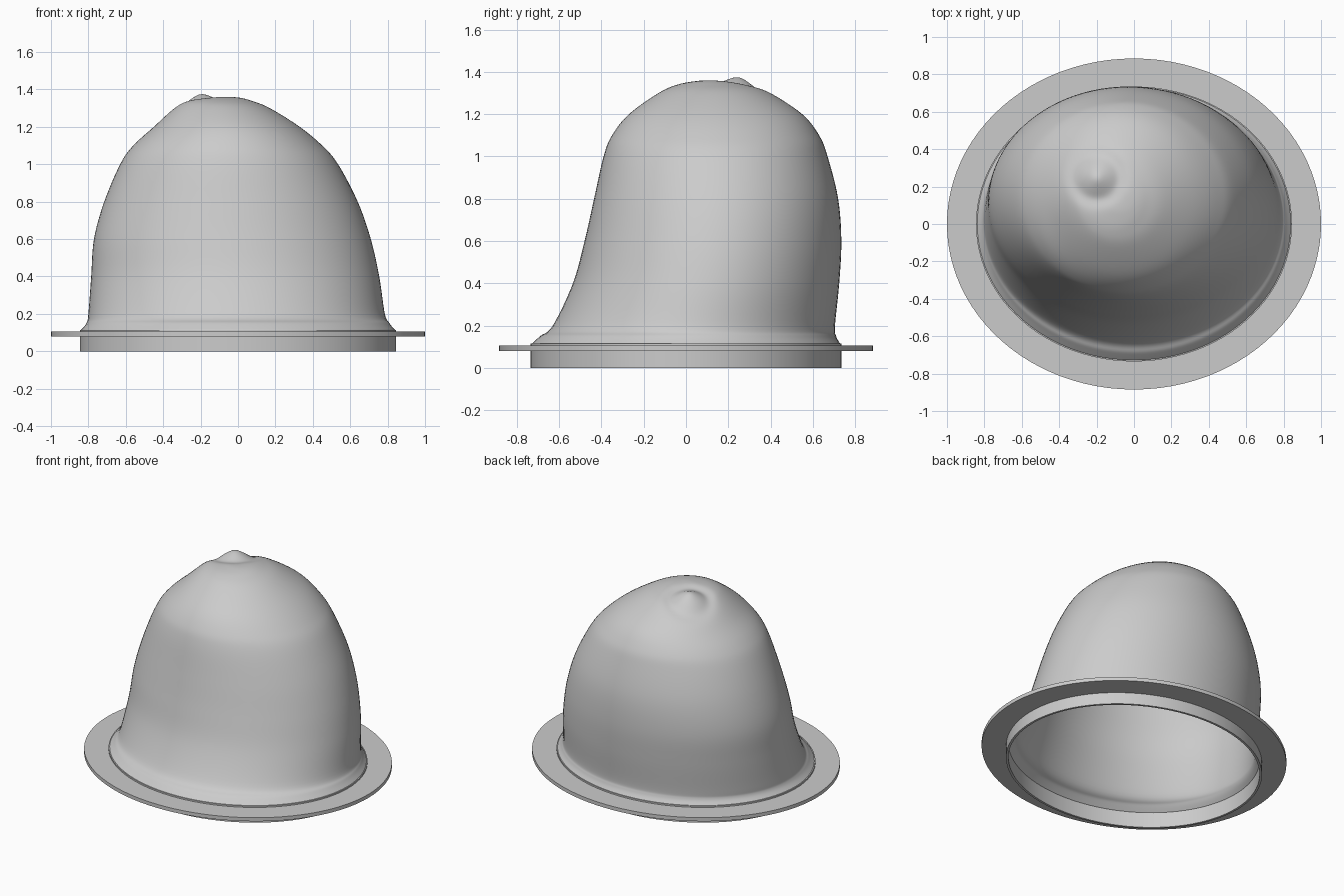
import bpy, bmesh
from math import cos, sin, pi, exp, hypot
from mathutils import Vector

cube = bpy.data.objects.get("Cube")
if cube:
    bpy.data.objects.remove(cube, do_unlink=True)

SEGMENTS = 96

grey = bpy.data.materials.new("plain grey")
grey.use_nodes = True
colour = (0.6, 0.6, 0.6, 1)
grey.diffuse_color = colour
grey.node_tree.nodes["Principled BSDF"].inputs["Base Color"].default_value = colour


def ellipse(bm, left, right, front, back, z):
    """Ring of vertices filling the given extents at one height."""
    cx, cy = (left + right) / 2, (front + back) / 2
    rx, ry = (right - left) / 2, (back - front) / 2
    angles = [2 * pi * i / SEGMENTS for i in range(SEGMENTS)]
    return [bm.verts.new((cx + rx * cos(a), cy + ry * sin(a), z)) for a in angles]


def bridge(bm, lower, upper):
    for i in range(SEGMENTS):
        j = (i + 1) % SEGMENTS
        bm.faces.new((lower[i], lower[j], upper[j], upper[i]))


def finish(bm, name, angle):
    bmesh.ops.recalc_face_normals(bm, faces=bm.faces)
    mesh = bpy.data.meshes.new(name)
    bm.to_mesh(mesh)
    bm.free()
    mesh.materials.append(grey)
    obj = bpy.data.objects.new(name, mesh)
    bpy.context.collection.objects.link(obj)
    bpy.ops.object.select_all(action="DESELECT")
    obj.select_set(True)
    bpy.context.view_layer.objects.active = obj
    bpy.ops.object.shade_smooth_by_angle(angle=angle)
    return obj


def band(name, outer, inner, bottom, top):
    """Flat elliptical hoop with a rectangular section."""
    bm = bmesh.new()
    corners = ((outer, bottom), (outer, top), (inner, top), (inner, bottom))
    rings = [ellipse(bm, -rx, rx, -ry, ry, z) for (rx, ry), z in corners]
    for k in range(4):
        bridge(bm, rings[k], rings[(k + 1) % 4])
    return finish(bm, name, pi / 6)


def smooth_path(points, steps):
    """Catmull-Rom curve through the section values."""
    pts = [Vector(p) for p in points]
    pts = [pts[0]] + pts + [pts[-1]]
    for a, b, c, d in zip(pts, pts[1:], pts[2:], pts[3:]):
        for s in range(steps):
            t = s / steps
            yield (b * 2 + (c - a) * t + (a * 2 - b * 5 + c * 4 - d) * t**2
                   + (b * 3 - a - c * 3 + d) * t**3) / 2
    yield pts[-1]


# Collar and flange
band("collar", (0.845, 0.735), (0.83, 0.72), 0, 0.115)
band("flange", (1, 0.885), (0.835, 0.725), 0.08, 0.105)

# Dome sections: left, right, front, back, height
sections = [
    (-.84, .84, -.73, .73, .113),
    (-.81, .81, -.69, .71, .15),
    (-.8, .785, -.63, .705, .2),
    (-.785, .755, -.535, .725, .4),
    (-.77, .71, -.48, .735, .6),
    (-.715, .64, -.435, .72, .8),
    (-.63, .535, -.39, .67, 1),
    (-.56, .45, -.35, .63, 1.1),
    (-.45, .33, -.27, .55, 1.2),
    (-.34, .17, -.13, .4, 1.3),
    (-.27, .07, -.04, .3, 1.34),
    (-.17, 0, .05, .2, 1.357),
    (-.1, -.08, .11, .13, 1.36),
]
bm = bmesh.new()
rings = [ellipse(bm, *s) for s in smooth_path(sections, 6)]
for lower, upper in zip(rings, rings[1:]):
    bridge(bm, lower, upper)
bm.faces.new(rings[-1])

# Raised button on the crown with a shallow moat around it
for v in bm.verts:
    if v.co.z > 1:
        d = hypot(v.co.x + 0.2, v.co.y - 0.25)
        v.co.z += 0.03 * exp(-(d / 0.06) ** 2) - 0.015 * exp(-((d - 0.12) / 0.04) ** 2)

dome = finish(bm, "dome", pi / 3)
shell = dome.modifiers.new("shell", "SOLIDIFY")
shell.thickness = 0.012
shell.offset = -1
